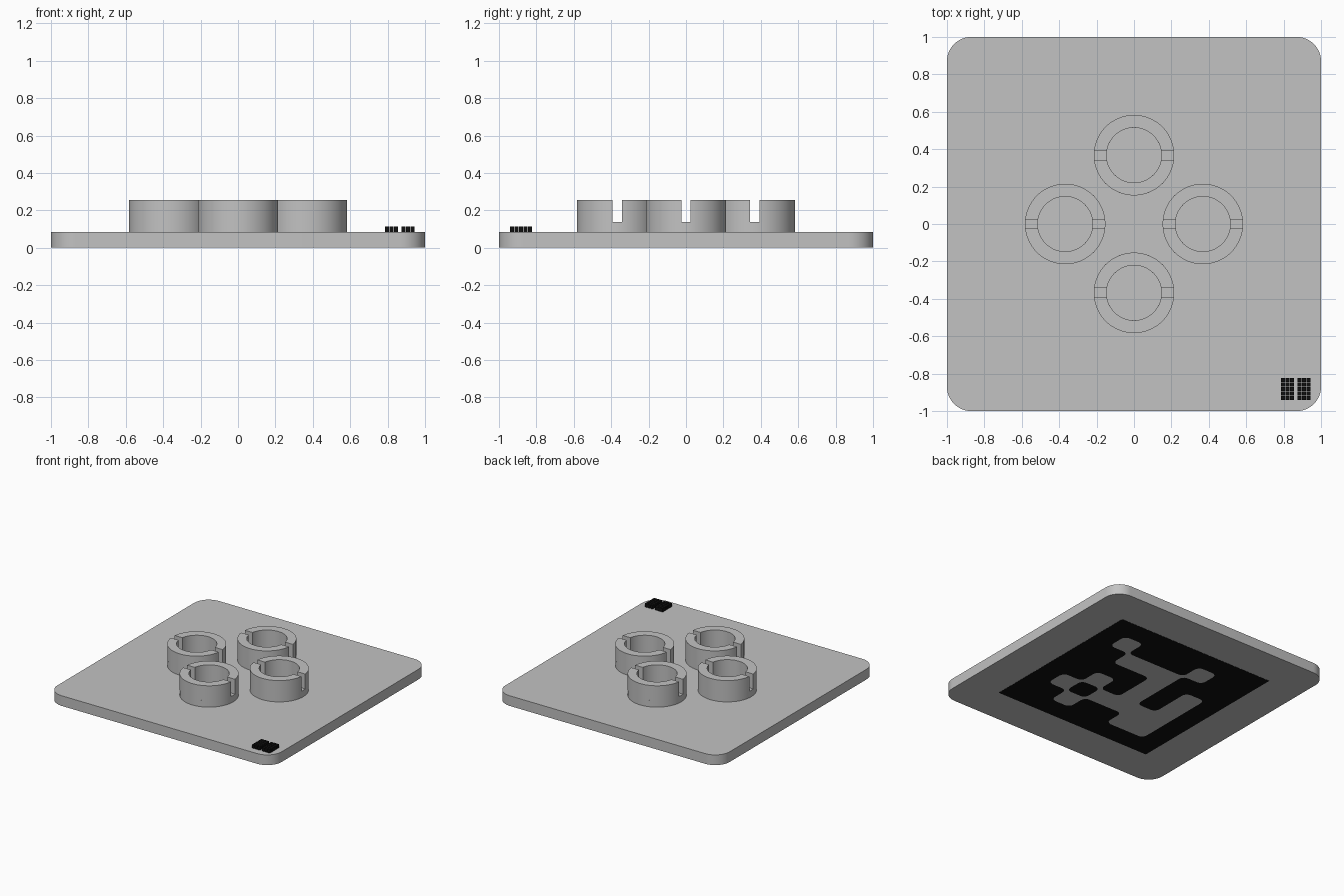
import bpy, bmesh, math
from mathutils import Matrix

cube = bpy.data.objects.get("Cube")
if cube:
    bpy.data.objects.remove(cube, do_unlink=True)


def make_material(name, rgb):
    mat = bpy.data.materials.new(name)
    mat.use_nodes = True
    color = (*rgb, 1.0)
    mat.diffuse_color = color
    mat.node_tree.nodes["Principled BSDF"].inputs["Base Color"].default_value = color
    return mat


GREY = make_material("light grey plastic", (0.54, 0.54, 0.54))
BLACK = make_material("black plastic", (0.005, 0.005, 0.005))


def finish(name, bm, mat):
    bmesh.ops.recalc_face_normals(bm, faces=bm.faces)
    mesh = bpy.data.meshes.new(name)
    bm.to_mesh(mesh)
    bm.free()
    mesh.materials.append(mat)
    obj = bpy.data.objects.new(name, mesh)
    bpy.context.collection.objects.link(obj)
    bpy.ops.object.select_all(action='DESELECT')
    obj.select_set(True)
    bpy.context.view_layer.objects.active = obj
    bpy.ops.object.shade_smooth_by_angle(angle=math.radians(30))
    return obj


def prism(bm, outline, z0, z1):
    """Closed solid standing on a flat outline."""
    low = [bm.verts.new((x, y, z0)) for x, y in outline]
    high = [bm.verts.new((x, y, z1)) for x, y in outline]
    bm.faces.new(low[::-1])
    bm.faces.new(high)
    n = len(outline)
    for k in range(n):
        m = (k + 1) % n
        bm.faces.new((low[k], low[m], high[m], high[k]))


def arc(cx, cy, r, a0, a1, steps):
    return [(cx + r * math.cos(a0 + (a1 - a0) * k / steps),
             cy + r * math.sin(a0 + (a1 - a0) * k / steps)) for k in range(steps + 1)]


def rounded_square(cx, cy, half, radii, steps):
    """Square outline with its own radius at each corner, counter-clockwise from +x +y."""
    points = []
    for q, ((sx, sy), r) in enumerate(zip(CORNERS, radii)):
        if r:
            points += arc(cx + sx * (half - r), cy + sy * (half - r), r,
                          q * math.pi / 2, (q + 1) * math.pi / 2, steps)
        else:
            points.append((cx + sx * half, cy + sy * half))
    return points


CORNERS = [(1, 1), (-1, 1), (-1, -1), (1, -1)]

# Base plate
PLATE_TOP = 0.085
bm = bmesh.new()
prism(bm, rounded_square(0, 0, 1.0, [0.13] * 4, 12), 0.003, PLATE_TOP)
finish("base_plate", bm, GREY)

# Slotted rings, each a full lower collar and two upper halves
OUTER, INNER, SLOT = 0.215, 0.147, 0.025
SLOT_FLOOR, RING_TOP = 0.137, 0.257
positions = {"left": (1, 0), "right": (-1, 0), "back": (0, 1), "front": (0, -1)}
for side, (px, py) in positions.items():
    bm = bmesh.new()
    outer = arc(0, 0, OUTER, 0, math.tau, 72)[:-1]
    inner = arc(0, 0, INNER, 0, math.tau, 72)[:-1]
    rings = [[bm.verts.new((x, y, z)) for x, y in loop] for loop, z in
             ((outer, PLATE_TOP), (outer, SLOT_FLOOR), (inner, SLOT_FLOOR), (inner, PLATE_TOP))]
    for a in range(4):
        p, q = rings[a], rings[(a + 1) % 4]
        for k in range(72):
            m = (k + 1) % 72
            bm.faces.new((p[k], p[m], q[m], q[k]))
    ao, ai = math.asin(SLOT / OUTER), math.asin(SLOT / INNER)
    for turn in (0, math.pi):
        half = (arc(0, 0, OUTER, turn + ao, turn + math.pi - ao, 36)
                + arc(0, 0, INNER, turn + math.pi - ai, turn + ai, 36))
        prism(bm, half, SLOT_FLOOR, RING_TOP)
    bmesh.ops.translate(bm, verts=bm.verts, vec=(px * 0.368, py * 0.368, 0))
    finish(side + "_slotted_ring", bm, GREY)

# Dark square tile under the plate
bm = bmesh.new()
prism(bm, rounded_square(0, 0, 0.7, [0] * 4, 1), 0.0015, 0.004)
finish("underside_dark_tile", bm, BLACK)

# Light cells on the tile, rounded at free corners and filleted at inner ones
PATTERN = ["#...#.", ".###..", "...#.#", ".#.#.#", "#.####", ".#..##"]
CELL, ROUND = 0.175, 0.045


def lit(i, j):
    return 0 <= i < 6 and 0 <= j < 6 and PATTERN[j][i] == "#"


bm = bmesh.new()
for j in range(-1, 7):
    for i in range(-1, 7):
        cx, cy = (2.5 - i) * CELL, (2.5 - j) * CELL
        radii = []
        for q, (sx, sy) in enumerate(CORNERS):
            beside, above, across = lit(i - sx, j), lit(i, j - sy), lit(i - sx, j - sy)
            radii.append(0 if beside or above or across else ROUND)
            if not lit(i, j) and beside and above:
                tip = (cx + sx * CELL / 2, cy + sy * CELL / 2)
                curve = arc(tip[0] - sx * ROUND, tip[1] - sy * ROUND, ROUND,
                            q * math.pi / 2, (q + 1) * math.pi / 2, 5)
                for a, b in zip(curve, curve[1:]):
                    bm.faces.new([bm.verts.new((x, y, 0)) for x, y in (tip, b, a)])
        if lit(i, j):
            outline = rounded_square(cx, cy, CELL / 2, radii, 5)
            bm.faces.new([bm.verts.new((x, y, 0)) for x, y in reversed(outline)])
cells = finish("underside_light_cells", bm, GREY)
# Keep the single-sided cells facing down
for face in cells.data.polygons:
    if face.normal.z > 0:
        face.flip()

# Two small pads of raised studs in the front left corner
STUD = 0.024
for name, x0 in (("inner_stud_pad", 0.82), ("outer_stud_pad", 0.909)):
    bm = bmesh.new()
    for col in range(-1, 2):
        for row in range(-2, 3):
            spot = Matrix.Translation((x0 + col * STUD, -0.883 + row * STUD, PLATE_TOP + 0.013))
            size = Matrix.Diagonal((STUD * 0.9, STUD * 0.9, 0.03, 1))
            bmesh.ops.create_cube(bm, size=1, matrix=spot @ size)
    finish(name, bm, BLACK)
